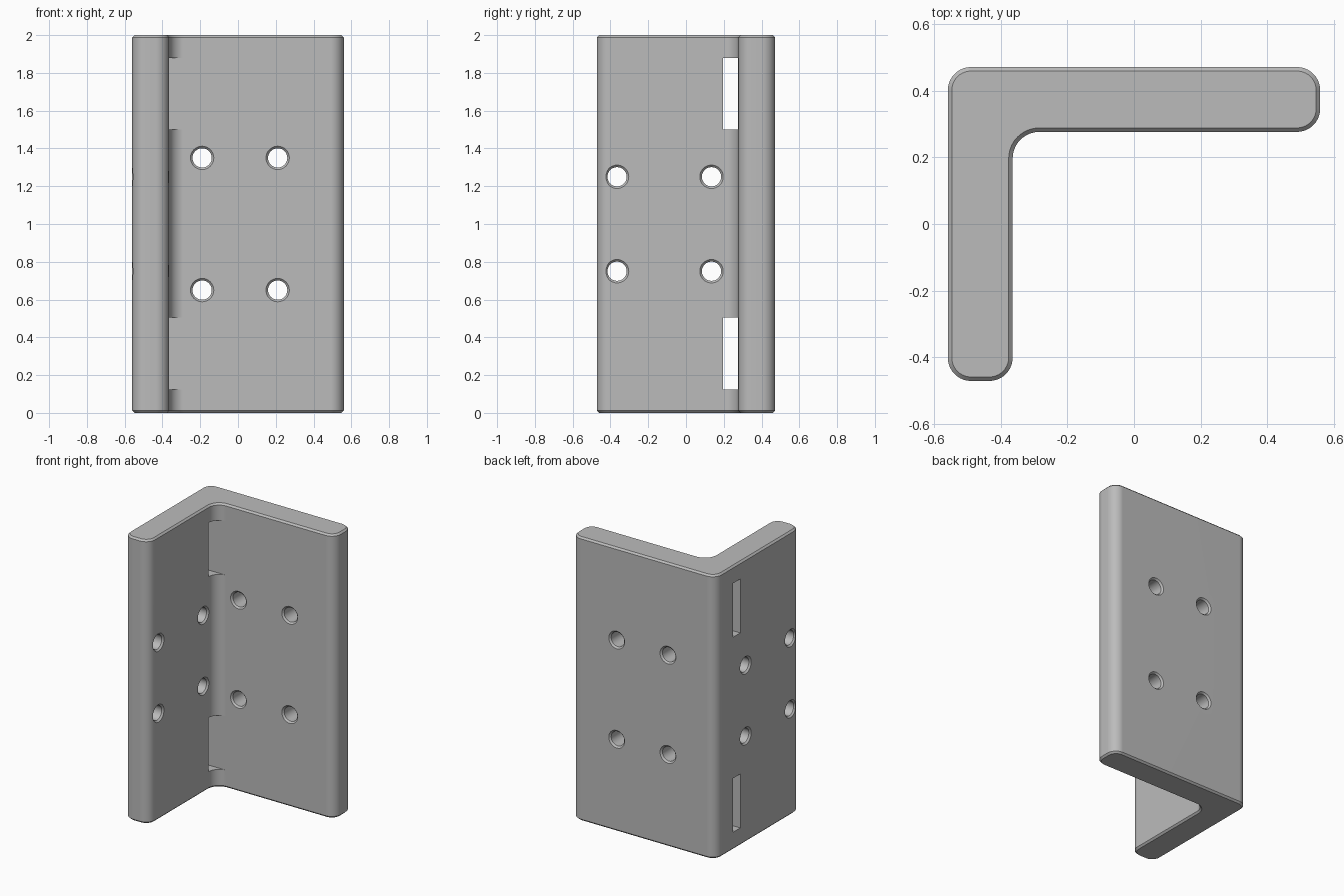
import bpy, bmesh
from math import pi, cos, sin, radians
from mathutils import Matrix

if "Cube" in bpy.data.objects:
    bpy.data.objects.remove(bpy.data.objects["Cube"])

X, Y, T, H = 0.56, 0.472, 0.195, 2.0     # half width, half depth, wall, height
R, FILLET, CHAMFER = 0.07, 0.08, 0.012
IN_X, IN_Y = -X + T, Y - T               # inner wall faces

steel = bpy.data.materials.new("plain grey")
steel.use_nodes = True
grey = (0.5, 0.5, 0.5, 1)
steel.diffuse_color = grey
steel.node_tree.nodes["Principled BSDF"].inputs["Base Color"].default_value = grey


def arc(cx, cy, r, start, sweep=90, steps=10):
    return [(cx + r * cos(radians(start + sweep * i / steps)),
             cy + r * sin(radians(start + sweep * i / steps))) for i in range(steps + 1)]


def angle_profile(d):
    """Rounded L outline, shrunk inward by d."""
    r = R - d
    return (arc(-X + R, -Y + R, r, 180) + arc(IN_X - R, -Y + R, r, 270)
            + arc(IN_X + FILLET, IN_Y - FILLET, FILLET + d, 180, -90)
            + arc(X - R, IN_Y + R, r, 270) + arc(X - R, Y - R, r, 0)
            + arc(-X + R, Y - R, r, 90))


def loft(name, rings):
    """Closed solid through a stack of matching point rings."""
    bm = bmesh.new()
    loops = [[bm.verts.new(p) for p in ring] for ring in rings]
    for a, b in zip(loops, loops[1:]):
        for i in range(len(a)):
            j = (i + 1) % len(a)
            bm.faces.new((a[i], a[j], b[j], b[i]))
    bm.faces.new(loops[0][::-1])
    bm.faces.new(loops[-1])
    bmesh.ops.recalc_face_normals(bm, faces=bm.faces)
    mesh = bpy.data.meshes.new(name)
    bm.to_mesh(mesh)
    bm.free()
    obj = bpy.data.objects.new(name, mesh)
    mesh.materials.append(steel)
    bpy.context.collection.objects.link(obj)
    return obj


def cut(target, cutter):
    bpy.context.view_layer.objects.active = target
    mod = target.modifiers.new("cut", 'BOOLEAN')
    mod.operation, mod.solver, mod.object = 'DIFFERENCE', 'EXACT', cutter
    bpy.ops.object.modifier_apply(modifier=mod.name)
    bpy.data.objects.remove(cutter)


def hole_cutter(matrix):
    """Drill with a chamfer at each wall face, centred in the wall."""
    h, wide, narrow = T / 2, 0.062, 0.051
    stations = [(-h - 0.03, wide), (-h, wide), (-h + 0.011, narrow),
                (h - 0.011, narrow), (h, wide), (h + 0.03, wide)]
    rings = [[(x, y, z) for x, y in arc(0, 0, r, 0, 360, 32)[:-1]] for z, r in stations]
    obj = loft("hole_cutter", rings)
    obj.data.transform(matrix)
    return obj


def slot_cutter(z0, z1):
    x0, x1, y0, y1 = -X - 0.1, IN_X + FILLET, IN_Y - 0.082, IN_Y - 0.0005
    base = [(x0, y0), (x1, y0), (x1, y1), (x0, y1)]
    return loft("slot_cutter", [[(x, y, z) for x, y in base] for z in (z0, z1)])


# Angle bracket body with chamfered ends
levels = [(0, CHAMFER), (CHAMFER, 0), (H - CHAMFER, 0), (H, CHAMFER)]
bracket = loft("angle_bracket", [[(x, y, z) for x, y in angle_profile(d)] for z, d in levels])

# Holes through the back plate
for x in (-0.19, 0.21):
    for z in (0.65, 1.35):
        cut(bracket, hole_cutter(Matrix.Translation((x, Y - T / 2, z)) @ Matrix.Rotation(pi / 2, 4, 'X')))

# Holes through the side plate
for y in (-0.365, 0.135):
    for z in (0.75, 1.25):
        cut(bracket, hole_cutter(Matrix.Translation((-X + T / 2, y, z)) @ Matrix.Rotation(pi / 2, 4, 'Y')))

# Slots beside the inner corner
for z0 in (0.125, 1.5):
    cut(bracket, slot_cutter(z0, z0 + 0.38))

# Smooth rounds, crisp chamfers
bpy.ops.object.select_all(action='DESELECT')
bracket.select_set(True)
bpy.context.view_layer.objects.active = bracket
bpy.ops.object.shade_smooth_by_angle(angle=radians(30))
weighted = bracket.modifiers.new("weighted normals", 'WEIGHTED_NORMAL')
weighted.keep_sharp = True
